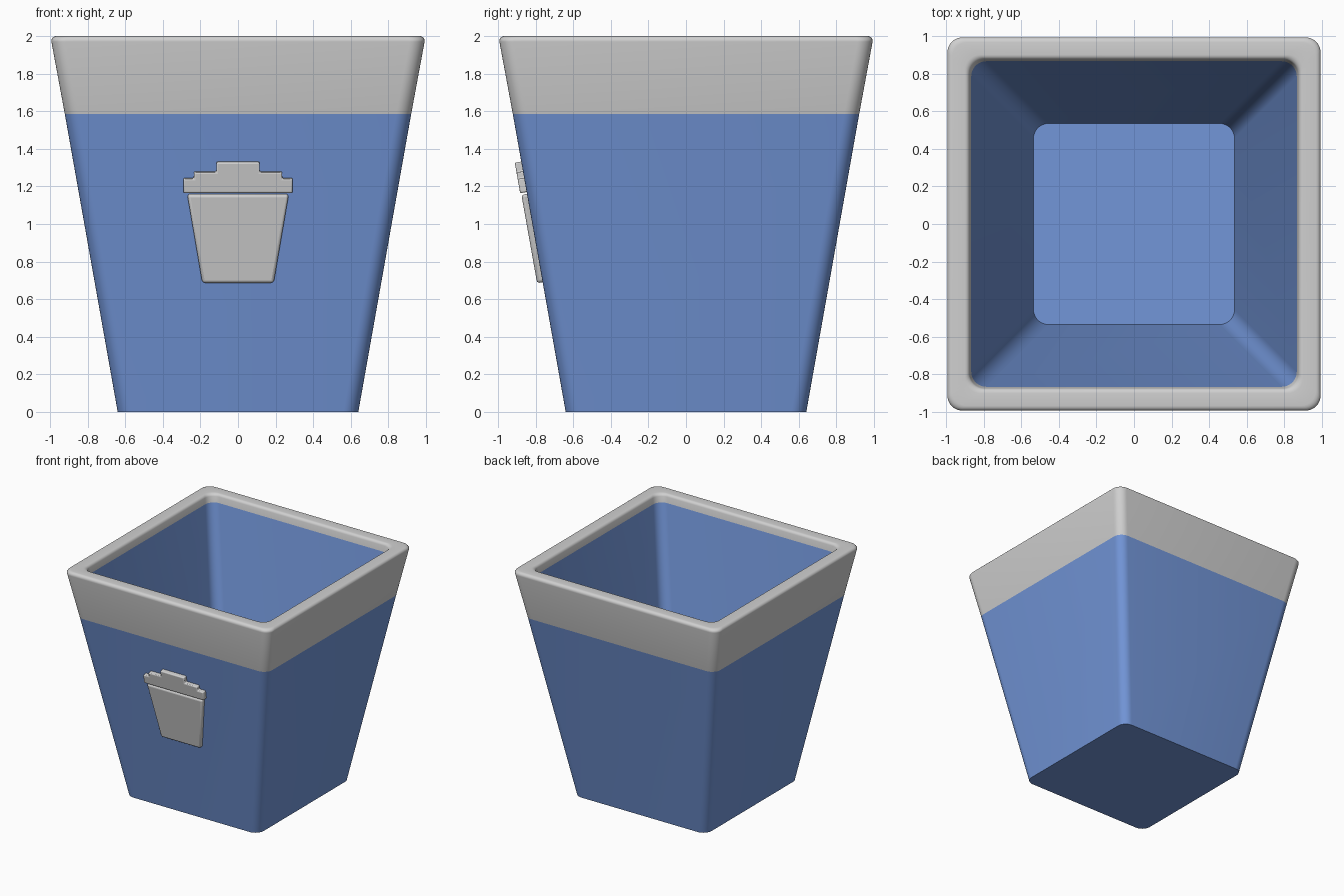
import bpy, bmesh, math
from mathutils import Vector

cube = bpy.data.objects.get("Cube")
if cube:
    bpy.data.objects.remove(cube, do_unlink=True)


def material(name, rgb):
    m = bpy.data.materials.new(name)
    m.use_nodes = True
    color = (*rgb, 1)
    m.diffuse_color = color
    m.node_tree.nodes["Principled BSDF"].inputs["Base Color"].default_value = color
    return m


BLUE = material("bin blue", (0.17, 0.305, 0.69))
GREY = material("light grey", (0.63, 0.63, 0.63))

BASE, SLOPE = 0.64, 0.1775     # half width at the floor, outward lean per unit height
BAND, LINING = 1.585, 1.93     # lowest grey height outside and inside


def finish(name, bm, materials):
    bmesh.ops.recalc_face_normals(bm, faces=bm.faces[:])
    mesh = bpy.data.meshes.new(name)
    bm.to_mesh(mesh)
    bm.free()
    for m in materials:
        mesh.materials.append(m)
    ob = bpy.data.objects.new(name, mesh)
    bpy.context.collection.objects.link(ob)
    return ob


def smooth(ob, degrees):
    bpy.ops.object.select_all(action='DESELECT')
    ob.select_set(True)
    bpy.context.view_layer.objects.active = ob
    bpy.ops.object.shade_smooth_by_angle(angle=math.radians(degrees))


def rounded_square(bm, half, z, radius, steps=8):
    ring = []
    for corner in range(4):
        a0 = corner * math.pi / 2
        sx = 1 if corner in (0, 3) else -1
        sy = 1 if corner < 2 else -1
        for i in range(steps + 1):
            a = a0 + i / steps * math.pi / 2
            ring.append(bm.verts.new((sx * (half - radius) + radius * math.cos(a),
                                      sy * (half - radius) + radius * math.sin(a), z)))
    return ring


# Tapered bin: rounded squares lofted up the outside, over the lip, down the inside
def arc(cx, cz, r, start, end, n=5):
    angles = [math.radians(start + (end - start) * i / n) for i in range(n + 1)]
    return [(cx + r * math.cos(a), cz + r * math.sin(a)) for a in angles]


profile = [(BASE, 0), (BASE + SLOPE * BAND, BAND)]
profile += arc(0.967, 1.974, 0.026, -10, 90)
profile += arc(0.9, 1.974, 0.026, 90, 170)
profile += [(0.866, LINING), (0.535, 0.1)]
lip_end = len(profile) - 2

bm = bmesh.new()
rings = [rounded_square(bm, h, z, 0.08) for h, z in profile]
for k, (low, high) in enumerate(zip(rings, rings[1:])):
    for i in range(len(low)):
        j = (i + 1) % len(low)
        face = bm.faces.new((low[i], low[j], high[j], high[i]))
        face.material_index = 1 if 1 <= k < lip_end else 0
bm.faces.new(rings[0])
bm.faces.new(rings[-1])
smooth(finish("bin_body", bm, [BLUE, GREY]), 35)


# Raised front badge: mirrored outlines laid on the sloping front wall
def badge_part(name, right_outline, depth, bevel):
    outline = right_outline + [(-x, z) for x, z in reversed(right_outline)]
    normal = Vector((0, -1, -SLOPE)).normalized()
    bm = bmesh.new()
    back, front = [], []
    for x, z in outline:
        p = Vector((x, -(BASE + SLOPE * z), z))
        back.append(bm.verts.new(p - normal * 0.02))
        front.append(bm.verts.new(p + normal * depth))
    bm.faces.new(back)
    bm.faces.new(front)
    for i in range(len(outline)):
        j = (i + 1) % len(outline)
        bm.faces.new((back[i], back[j], front[j], front[i]))
    ob = finish(name, bm, [GREY])
    mod = ob.modifiers.new("soft edges", 'BEVEL')
    mod.width = bevel
    mod.segments = 3
    smooth(ob, 35)


badge_part("badge_bucket", [(0.19, 0.69), (0.27, 1.16)], 0.03, 0.015)
badge_part("badge_lid", [(0.29, 1.17), (0.29, 1.245), (0.235, 1.245), (0.235, 1.28),
                         (0.115, 1.28), (0.115, 1.332)], 0.035, 0.008)
